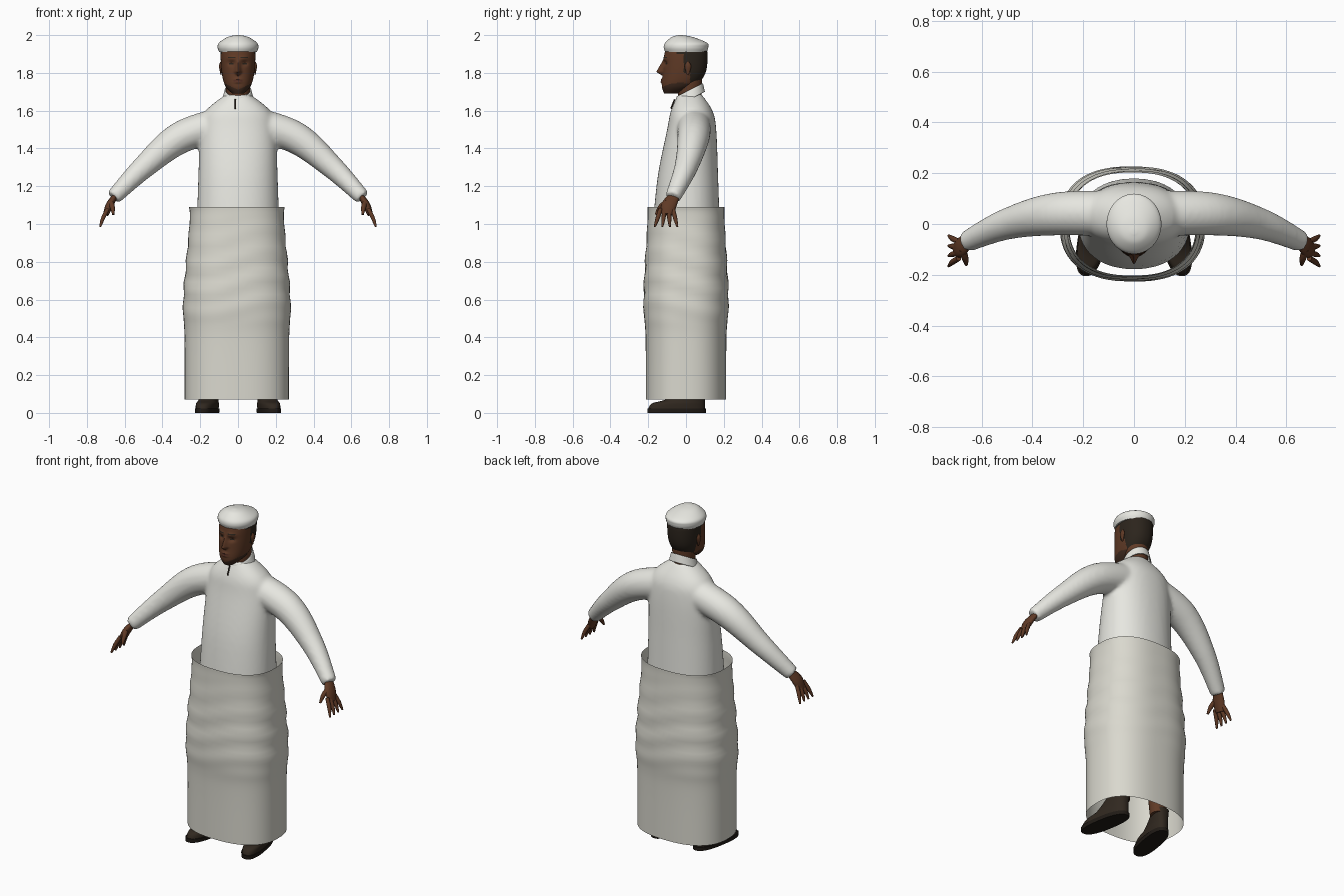
import bpy, bmesh
from math import sin, cos, atan2, exp, copysign, radians, tau
from mathutils import Vector

if "Cube" in bpy.data.objects:
    bpy.data.objects.remove(bpy.data.objects["Cube"])


def material(name, *rgb):
    m = bpy.data.materials.new(name)
    m.use_nodes = True
    m.diffuse_color = (*rgb, 1)
    shader = m.node_tree.nodes["Principled BSDF"]
    shader.inputs["Base Color"].default_value = m.diffuse_color
    shader.inputs["Roughness"].default_value = .8
    return m


WHITE = material("white_cloth", .8, .8, .75)
OFF_WHITE = material("off_white_cloth", .7, .69, .62)
SKIN = material("brown_skin", .115, .042, .019)
STUBBLE = material("stubble", .05, .024, .014)
LIPS = material("lips", .095, .03, .018)
HAIR = material("dark_hair", .025, .018, .012)
SHOE = material("shoe_leather", .03, .021, .014)
SOLE = material("shoe_sole", .015, .011, .008)
parts = []


def resample(rows, steps):
    """Smooth the rows of numbers into a denser list that still passes through each row."""
    dense = []
    for i, (start, end) in enumerate(zip(rows, rows[1:])):
        before, after = rows[max(i - 1, 0)], rows[min(i + 2, len(rows) - 1)]
        for step in range(steps):
            t = step / steps
            ease = t * t * (3 - 2 * t)
            leave, arrive = t * (1 - t) ** 2 / 2, t * t * (1 - t) / 2
            dense.append([a + (b - a) * ease + (b - p) * leave - (q - a) * arrive
                          for p, a, b, q in zip(before, start, end, after)])
    return dense + [rows[-1]]


def stack(rows, sides=48, power=2, steps=6, cx=0, tilt=0):
    """Level rings from rows of height, half width, half depth and centre y."""
    def corner(value):
        return copysign(abs(value) ** (2 / power), value)

    rings = []
    for z, width, depth, cy in resample(rows, steps):
        ring = []
        for k in range(sides):
            angle = tau * k / sides
            y = cy + depth * corner(sin(angle))
            ring.append(Vector((cx + width * corner(cos(angle)), y, z + tilt * y)))
        rings.append(ring)
    return rings


def tube(rows, sides=16, steps=5, flat=1):
    """Rings across a path from rows of x, y, z and radius, thinned sideways by flat."""
    points = resample(rows, steps)
    rings = []
    for i, (*centre, radius) in enumerate(points):
        ahead, behind = points[min(i + 1, len(points) - 1)], points[max(i - 1, 0)]
        along = (Vector(ahead[:3]) - Vector(behind[:3])).normalized()
        wide = (Vector((0, 1, 0)) - along * along.y).normalized() * radius
        thin = along.cross(wide) * flat
        rings.append([Vector(centre) + wide * cos(tau * k / sides) + thin * sin(tau * k / sides)
                      for k in range(sides)])
    return rings


def build(name, lofts, *materials, capped=True, side=1, warp=None, rule=None):
    """Skin the lofts into one object; warp moves points, rule picks face colours."""
    bm = bmesh.new()
    for rings in lofts:
        loops = [[bm.verts.new(warp(p) if warp else p) for p in ring] for ring in rings]
        for low, high in zip(loops, loops[1:]):
            for k in range(len(low)):
                bm.faces.new((low[k - 1], low[k], high[k], high[k - 1]))
        if capped:
            bm.faces.new(loops[0][::-1])
            bm.faces.new(loops[-1])
    for face in bm.faces:
        if rule:
            face.material_index = rule(face.calc_center_median())
    for vert in bm.verts:
        vert.co.x *= side
    bmesh.ops.recalc_face_normals(bm, faces=bm.faces[:])
    mesh = bpy.data.meshes.new(name)
    bm.to_mesh(mesh)
    bm.free()
    for m in materials:
        mesh.materials.append(m)
    part = bpy.data.objects.new(name, mesh)
    bpy.context.collection.objects.link(part)
    parts.append(part)
    return part


# Robe: torso and both sleeves fused into one cloth surface
torso = stack([(.95, .22, .18, 0), (1.25, .21, .16, .01), (1.5, .2, .13, .03),
               (1.6, .17, .11, .03), (1.69, .06, .06, .02)], power=2.2)
sleeve = tube([(.04, .04, 1.54, .09), (.3, .04, 1.46, .085), (.5, 0, 1.3, .062),
               (.66, -.07, 1.14, .042)], sides=32, steps=8)
mirrored = [[Vector((-p.x, p.y, p.z)) for p in ring] for ring in sleeve]
robe = build("robe", [torso, sleeve, mirrored], WHITE)
fuse = robe.modifiers.new("fuse", "REMESH")
fuse.mode = "VOXEL"
fuse.voxel_size = .011
fuse.use_smooth_shade = True
soften = robe.modifiers.new("soften", "SMOOTH")
soften.factor = .5
soften.iterations = 8

# Stand-up collar and the placket slit below it
band = stack([(1.65, .083, .08, .02), (1.7, .07, .07, .02)], tilt=.5)
collar = build("collar", [band], WHITE, capped=False)
collar.modifiers.new("thickness", "SOLIDIFY").thickness = .006
build("placket_slit", [tube([(-.014, -.08, 1.61, .004), (-.014, -.06, 1.66, .004)])], SHOE)


# Wrapped skirt, open at both ends, with soft rolling folds
def folds(p):
    angle = atan2(p.y, p.x)
    fade = max(0, 1 - abs(p.z - .75) / .3)
    swell = 1 + .02 * fade * sin(p.z * 48 + 2 * sin(2 * angle))
    return Vector((p.x * swell, p.y * swell, p.z))


wrap = stack([(.07, .276, .213, 0), (.4, .277, .214, 0), (.6, .284, .225, 0),
              (1, .251, .205, 0), (1.09, .253, .203, 0)],
             sides=72, power=2.45, steps=12, cx=-.006)
build("wrap_skirt", [wrap], OFF_WHITE, capped=False, warp=folds)


# Head with relief for nose, brow, eye sockets and lips
def bump(x, z, cx, cz, wide, high):
    return exp(-((x - cx) / wide) ** 2 - ((z - cz) / high) ** 2)


def face_relief(p):
    if p.y > -.03:
        return p
    x, z = abs(p.x), p.z
    bridge = max(0, min(1, (1.875 - z) / .07, (z - 1.785) / .02))
    push = .035 * bridge * exp(-(x / (.008 + .007 * bridge)) ** 2)
    push += .006 * bump(x, z, .03, 1.877, .026, .011)
    push -= .012 * bump(x, z, .034, 1.85, .018, .012)
    for lip in (1.751, 1.765):
        push += .007 * bump(x, z, 0, lip, .02, .006)
    return Vector((p.x, p.y - push, z))


def head_colour(centre):
    skin, hair, stubble, lips = range(4)
    x, y, z = abs(centre.x), centre.y, centre.z
    scalp = y > .022 and z > 1.745
    sideburn = y > -.012 and z > 1.8
    hairline = y > -.05 and z > 1.9
    brow = y < -.05 and abs(z - 1.88) < .004 and abs(x - .035) < .02
    eye = y < -.05 and abs(z - 1.85) < .004 and abs(x - .035) < .011
    if scalp or sideburn or hairline or brow or eye:
        return hair
    if y < -.05 and abs(z - 1.758) < .011 - .3 * x and x < .024:
        return lips
    return stubble if z < 1.71 + x / 2 else skin


skull = stack([(1.69, .03, .035, -.08), (1.73, .067, .088, -.04), (1.8, .086, .113, -.01),
               (1.9, .092, .114, 0), (1.94, .085, .1, 0)], sides=160, power=2.2, steps=16)
build("head", [skull], SKIN, HAIR, STUBBLE, LIPS, warp=face_relief, rule=head_colour)
build("neck", [tube([(0, .02, 1.62, .06), (0, .02, 1.78, .065)], sides=40)], SKIN)

# Soft round cap, highest towards the front
crown = stack([(1.91, .1, .11, 0), (1.935, .108, .118, 0), (1.96, .1, .11, 0),
               (1.99, .055, .055, -.02), (2, .01, .01, -.03)], sides=56)
build("cap", [crown], WHITE)


# Shoes turn slightly outwards towards the toe
def toe_out(p):
    return Vector((p.x + .155 - p.y / 6, p.y, p.z))


# Ears, hands, legs and shoes on each side
for side, label in ((1, "left"), (-1, "right")):
    ear = tube([(.09, .01, 1.79, .005), (.092, .01, 1.835, .017), (.09, .01, 1.86, .005)], flat=.5)
    build(label + "_ear", [ear], SKIN, side=side)

    palm = tube([(.65, -.06, 1.15, .028), (.68, -.09, 1.1, .04), (.7, -.1, 1.05, .03)], flat=.5)
    thumb = tube([(.675, -.1, 1.12, .014), (.665, -.135, 1.09, .013), (.66, -.16, 1.05, .006)])
    digits = [palm, thumb]
    for finger in range(4):
        y, spread = -.135 + finger * .022, (finger - 1.7) / 110
        digits.append(tube([(.69, y, 1.08, .011), (.715, y + spread, 1.03, .011),
                            (.73, y + 2 * spread, .985, .005)], sides=10))
    build(label + "_hand", digits, SKIN, side=side)

    leg = tube([(.13, .05, .12, .045), (.13, 0, .95, .085)], sides=24)
    build(label + "_leg", [leg], SKIN, side=side)

    sole = stack([(0, .055, .155, -.05), (.022, .057, .155, -.05)], power=2.5)
    build(label + "_sole", [sole], SOLE, side=side, warp=toe_out)
    upper = stack([(.02, .053, .15, -.05), (.05, .053, .14, -.04), (.075, .047, .1, 0),
                   (.15, .046, .05, .05)], power=2.4)
    build(label + "_shoe", [upper], SHOE, side=side, warp=toe_out)

# Smooth shading with crisp edges kept
bpy.ops.object.select_all(action="DESELECT")
for part in parts:
    part.select_set(True)
bpy.context.view_layer.objects.active = robe
bpy.ops.object.shade_smooth_by_angle(angle=radians(45))
